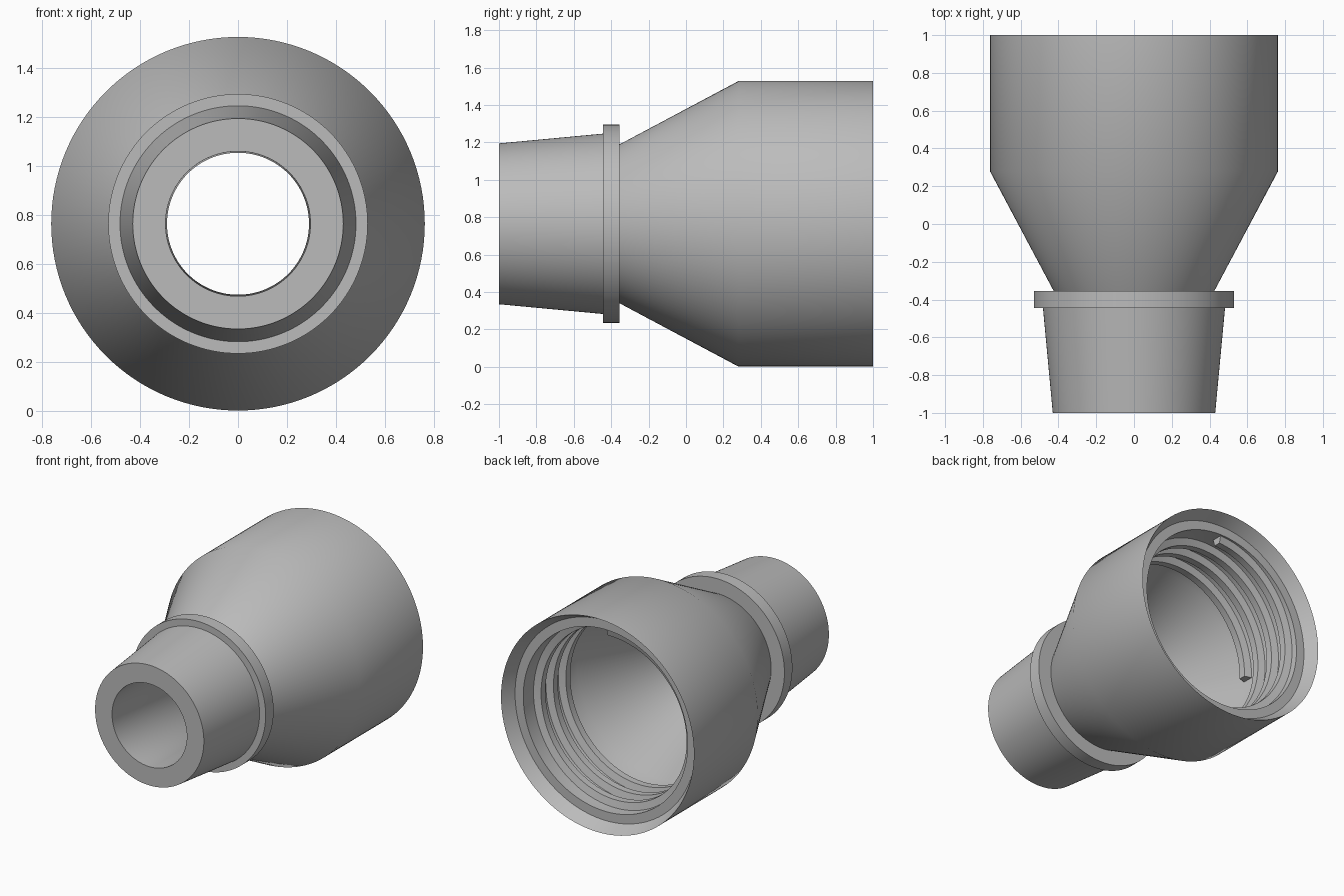
import bpy
import bmesh
from math import cos, sin, pi, radians

cube = bpy.data.objects.get("Cube")
if cube:
    bpy.data.objects.remove(cube, do_unlink=True)

AXIS_Z = 0.765     # height of the central axis
SEGMENTS = 128

grey = bpy.data.materials.new("mid_grey")
grey.use_nodes = True
grey.diffuse_color = (0.5, 0.5, 0.5, 1)
grey.node_tree.nodes["Principled BSDF"].inputs["Base Color"].default_value = grey.diffuse_color


def ring(bm, profile, angle, shift=0.0):
    """Place a (y, radius) profile at an angle around the axis, 0 = top, clockwise from the back."""
    return [bm.verts.new((-r * sin(angle), y + shift, AXIS_Z + r * cos(angle))) for y, r in profile]


def bridge(bm, a, b):
    """Join two closed sections with quads."""
    n = len(a)
    for i in range(n):
        j = (i + 1) % n
        bm.faces.new((a[i], a[j], b[j], b[i]))


def finish(bm, name):
    bmesh.ops.recalc_face_normals(bm, faces=bm.faces)
    mesh = bpy.data.meshes.new(name)
    bm.to_mesh(mesh)
    bm.free()
    mesh.materials.append(grey)
    obj = bpy.data.objects.new(name, mesh)
    bpy.context.collection.objects.link(obj)
    bpy.ops.object.select_all(action='DESELECT')
    obj.select_set(True)
    bpy.context.view_layer.objects.active = obj
    bpy.ops.object.shade_smooth_by_angle(angle=radians(32))
    return obj


# Hollow body: tapered spigot, collar, cone, sleeve, then back through the inside
outside = [(-1, 0.43), (-0.445, 0.482), (-0.445, 0.53), (-0.355, 0.53),
           (-0.355, 0.425), (0.28, 0.763), (1, 0.763)]
inside = [(0.91, 0.715), (0.91, 0.65), (0.3, 0.65), (-0.36, 0.29), (-1, 0.296)]
bm = bmesh.new()
rings = [ring(bm, outside + inside, 2 * pi * i / SEGMENTS) for i in range(SEGMENTS)]
for i, section in enumerate(rings):
    bridge(bm, section, rings[(i + 1) % SEGMENTS])
finish(bm, "adapter_body")

# Screw thread: a trapezoid rib swept along a helix inside the sleeve
PITCH, TURNS, START = 0.14, 3.25, 0.86
rib = [(0.04, 0.655), (0.025, 0.6), (-0.025, 0.6), (-0.04, 0.655)]
steps = int(TURNS * SEGMENTS)
bm = bmesh.new()
sections = [ring(bm, rib, 2 * pi * i / SEGMENTS, START - PITCH * i / SEGMENTS)
            for i in range(steps + 1)]
for a, b in zip(sections, sections[1:]):
    bridge(bm, a, b)
bm.faces.new(sections[0])
bm.faces.new(sections[-1])
finish(bm, "inner_thread")
